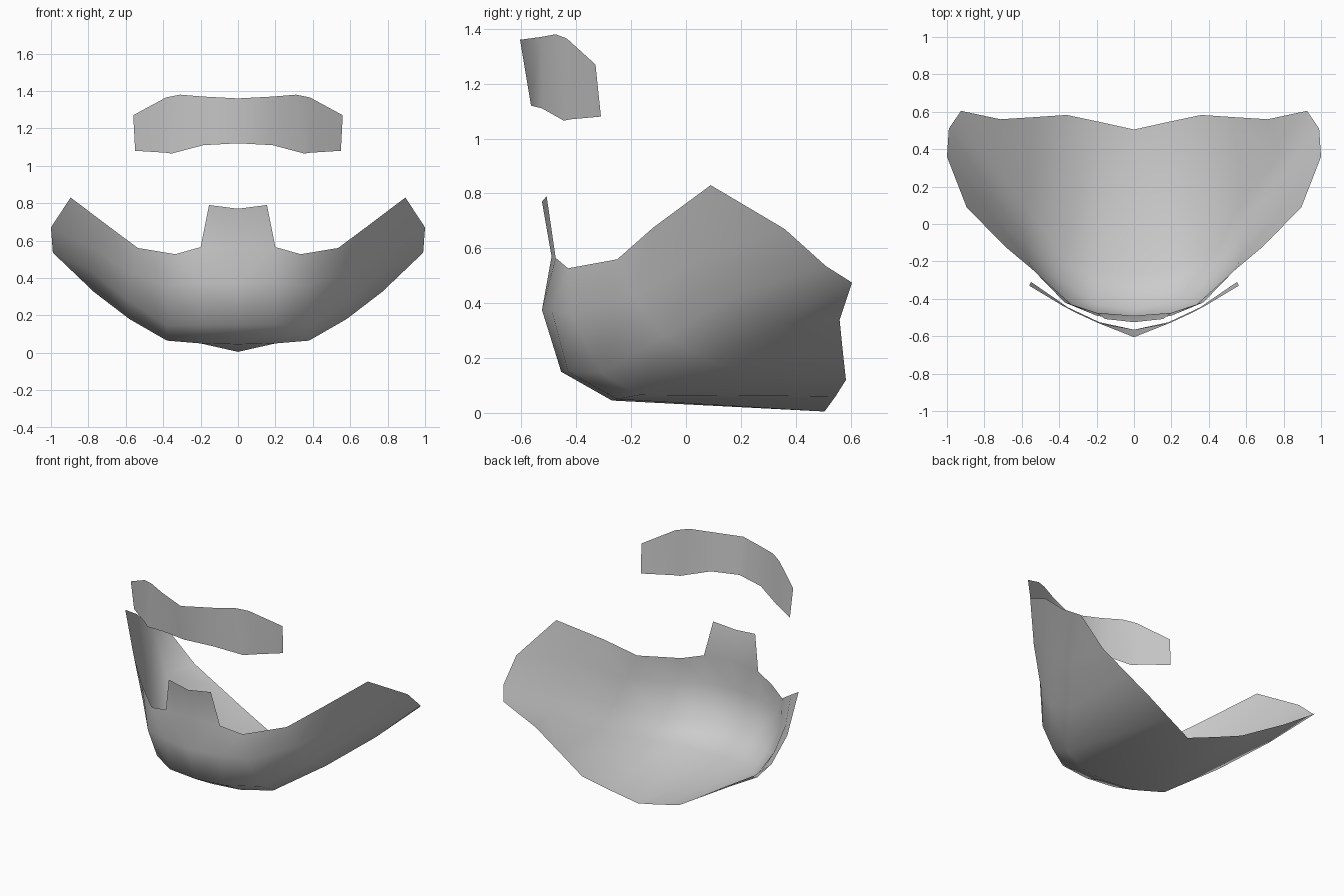
import bpy
import bmesh
from mathutils import Vector

cube = bpy.data.objects.get("Cube")
if cube:
    bpy.data.objects.remove(cube, do_unlink=True)


def make_material(name, value):
    material = bpy.data.materials.new(name)
    colour = (value, value, value, 1)
    material.use_nodes = True
    material.diffuse_color = colour
    material.node_tree.nodes["Principled BSDF"].inputs["Base Color"].default_value = colour
    return material


def loft_half(name, sections, material):
    """Skin neighbouring sections of one half and mirror the sheet across x."""
    bm = bmesh.new()
    columns = [[bm.verts.new(Vector(point)) for point in section] for section in sections]
    for inner, outer in zip(columns, columns[1:]):
        # A longer inner section only joins as far as its neighbour reaches
        for row in range(min(len(inner), len(outer)) - 1):
            bm.faces.new((inner[row], inner[row + 1], outer[row + 1], outer[row]))
    bmesh.ops.remove_doubles(bm, verts=bm.verts[:], dist=0.0005)
    loose = [vert for vert in bm.verts if not vert.link_faces]
    bmesh.ops.delete(bm, geom=loose, context="VERTS")
    for face in bm.faces:
        face.smooth = True

    mesh = bpy.data.meshes.new(name)
    bm.to_mesh(mesh)
    bm.free()
    mesh.materials.append(material)
    sheet = bpy.data.objects.new(name, mesh)
    bpy.context.collection.objects.link(sheet)
    mirror = sheet.modifiers.new("mirror_halves", "MIRROR")
    mirror.use_axis[0] = True
    mirror.use_clip = True
    mirror.merge_threshold = 0.001
    return sheet


grey = make_material("plain_grey", 0.6)

# Jaw guard: each section runs from the back edge, under the chin, up to the rim
centre = [(0, .505, .005), (0, -.27, .045), (0, -.455, .15), (0, -.525, .375),
          (0, -.49, .57), (0, -.525, .77)]
nose = [(.18, .545, .06), (.2, -.25, .05), (.2, -.43, .15), (.2, -.49, .375),
        (.2, -.475, .565), (.155, -.508, .79)]
chin_corner = [(.36, .583, .12), (.38, -.17, .065), (.38, -.31, .145),
               (.37, -.42, .36), (.335, -.43, .527)]
cheek = [(.537, .571, .23), (.58, .1, .18), (.59, -.08, .28),
         (.57, -.19, .42), (.535, -.25, .56)]
jaw_side = [(.715, .56, .34), (.77, .35, .325), (.79, .2, .44),
            (.77, .05, .56), (.69, -.12, .675)]
wing_tip = [(.925, .605, .475), (.925, .605, .475), (.99, .51, .535),
            (1, .36, .67), (.895, .09, .83)]
loft_half("jaw_guard", [centre, nose, chin_corner, cheek, jaw_side, wing_tip], grey)

# Brow band: each section runs from the lower edge to the upper edge
brow = [
    [(0, -.565, 1.12), (0, -.605, 1.36)],
    [(.185, -.525, 1.11), (.19, -.53, 1.37)],
    [(.355, -.445, 1.065), (.31, -.475, 1.38)],
    [(.39, -.42, 1.07), (.385, -.435, 1.365)],
    [(.55, -.31, 1.08), (.56, -.33, 1.27)],
]
loft_half("brow_band", brow, grey)
